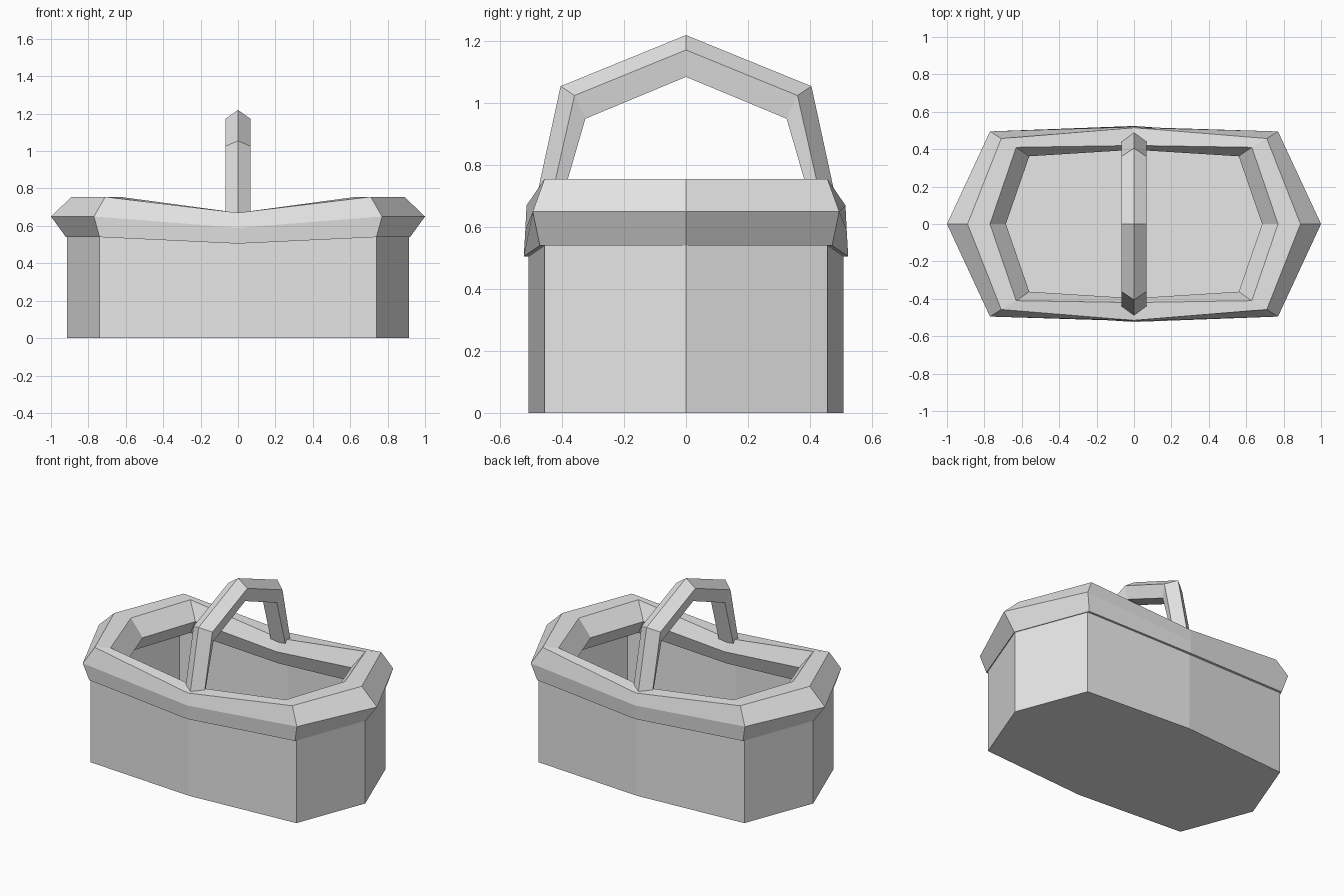
import bpy

cube = bpy.data.objects.get("Cube")
if cube:
    bpy.data.objects.remove(cube, do_unlink=True)

grey = bpy.data.materials.new("plain grey")
grey.use_nodes = True
colour = (0.8, 0.8, 0.8, 1)
grey.diffuse_color = colour
grey.node_tree.nodes["Principled BSDF"].inputs["Base Color"].default_value = colour


def loft(name, rings, closed_path, caps=False):
    """Skin a row of equal-sided rings with quads."""
    n, count = len(rings[0]), len(rings)
    verts = [p for ring in rings for p in ring]
    faces = []
    for i in range(count if closed_path else count - 1):
        a, b = i * n, (i + 1) % count * n
        for j in range(n):
            k = (j + 1) % n
            faces.append((a + j, a + k, b + k, b + j))
    if caps:
        faces.append(tuple(reversed(range(n))))
        faces.append(tuple(range((count - 1) * n, count * n)))
    mesh = bpy.data.meshes.new(name)
    mesh.from_pydata(verts, [], faces)
    mesh.materials.append(grey)
    obj = bpy.data.objects.new(name, mesh)
    bpy.context.collection.objects.link(obj)
    return obj


def around(end, corner, middle):
    """Repeat three quarter-plan items around the eight-sided outline."""
    def flip(item, sx, sy):
        return [(x * sx, y * sy, z) for x, y, z in item]
    return [flip(end, 1, 1), flip(corner, 1, 1), flip(middle, 1, 1), flip(corner, -1, 1),
            flip(end, -1, 1), flip(corner, -1, -1), flip(middle, 1, -1), flip(corner, 1, -1)]


# Open tub: eight upright walls and a floor
top = [p[0] for p in around([(0.915, 0, 0.6)], [(0.74, 0.457, 0.6)], [(0, 0.508, 0.55)])]
bottom = [(x, y, 0) for x, y, z in top]
tub = loft("basket_body", [bottom, top], False)
floor = loft("basket_floor", [bottom, [(x, y, 0.005) for x, y, z in bottom]], False, caps=True)

# Thick six-sided rim that dips in the middle of the long sides
heights = (0.65, 0.755, 0.755, 0.65, 0.54, 0.54)
end = [(x, 0, z) for x, z in zip((1, 0.89, 0.77, 0.685, 0.77, 0.92), heights)]
corner = [(x, y, z) for x, y, z in zip((0.77, 0.71, 0.63, 0.56, 0.63, 0.74),
                                       (0.495, 0.457, 0.41, 0.362, 0.41, 0.472), heights)]
middle = [(0, y, z) for y, z in zip((0.519, 0.515, 0.42, 0.397, 0.42, 0.524),
                                    (0.59, 0.67, 0.67, 0.59, 0.505, 0.505))]
loft("rim", around(end, corner, middle), True)


# Arched handle with a ridged outer side, narrowing towards the inside
def section(ridge, shoulder, inner):
    return [(0, *ridge), (0.068, *shoulder), (0.052, *inner),
            (-0.052, *inner), (-0.068, *shoulder)]


foot = section((0.495, 0.64), (0.447, 0.64), (0.415, 0.64))
bend = section((0.405, 1.055), (0.36, 1.025), (0.325, 0.95))
peak = section((0, 1.22), (0, 1.172), (0, 1.085))
mirror = lambda ring: [(x, -y, z) for x, y, z in ring]
loft("handle", [mirror(foot), mirror(bend), peak, bend, foot], False, caps=True)

# Consistent outward faces, flat shaded
import bmesh
for obj in bpy.context.collection.objects:
    if obj.type == "MESH" and obj.name in ("basket_body", "basket_floor", "rim", "handle"):
        bm = bmesh.new()
        bm.from_mesh(obj.data)
        bmesh.ops.recalc_face_normals(bm, faces=bm.faces)
        bm.to_mesh(obj.data)
        bm.free()
